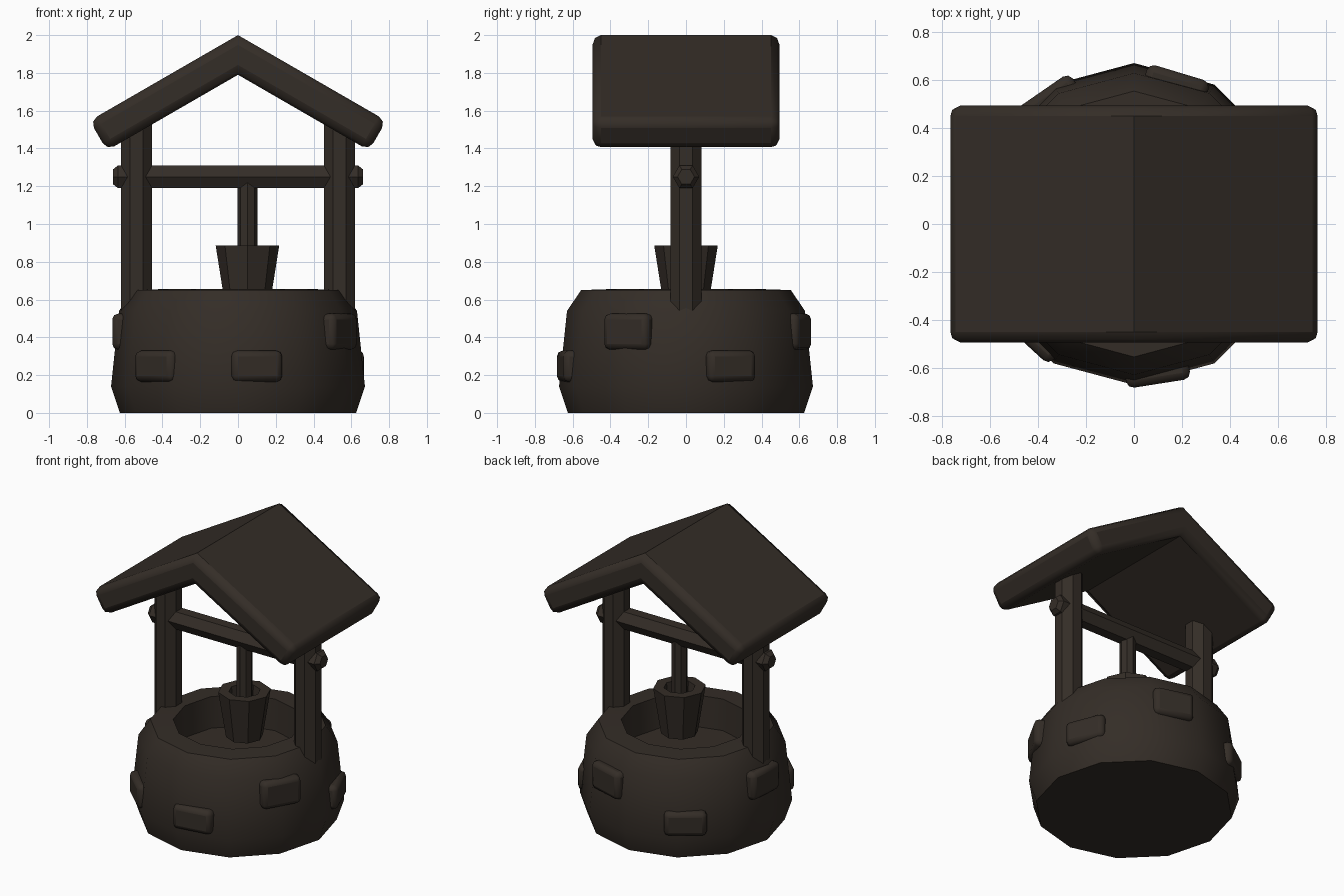
import bpy, bmesh, math
from mathutils import Matrix

if "Cube" in bpy.data.objects:
    bpy.data.objects.remove(bpy.data.objects["Cube"])

mat = bpy.data.materials.new("dark_brown")
mat.diffuse_color = (0.034, 0.026, 0.020, 1)
mat.use_nodes = True
mat.node_tree.nodes["Principled BSDF"].inputs["Base Color"].default_value = mat.diffuse_color


def finish(name, bm, bevel=0, segments=2, smooth=None, limit=65):
    bmesh.ops.recalc_face_normals(bm, faces=bm.faces)
    me = bpy.data.meshes.new(name)
    bm.to_mesh(me)
    bm.free()
    ob = bpy.data.objects.new(name, me)
    bpy.context.collection.objects.link(ob)
    me.materials.append(mat)
    if bevel:
        m = ob.modifiers.new("bevel", "BEVEL")
        m.width, m.segments = bevel, segments
        m.limit_method, m.angle_limit = "ANGLE", math.radians(limit)
    if smooth:
        bpy.ops.object.select_all(action="DESELECT")
        ob.select_set(True)
        bpy.context.view_layer.objects.active = ob
        bpy.ops.object.shade_smooth_by_angle(angle=math.radians(smooth))
    return ob


def lathe(name, profile, sides, x=0, turn=0, smooth=None):
    """Revolve (radius, z) points; ends at radius 0 close the solid."""
    bm = bmesh.new()
    rings = []
    for r, z in profile:
        if r == 0:
            rings.append([bm.verts.new((x, 0, z))] * sides)
        else:
            a = [2 * math.pi * (i + turn) / sides for i in range(sides)]
            rings.append([bm.verts.new((x + r * math.cos(t), r * math.sin(t), z)) for t in a])
    for lo, hi in zip(rings, rings[1:]):
        for i in range(sides):
            j = (i + 1) % sides
            bm.faces.new(dict.fromkeys((lo[i], lo[j], hi[j], hi[i])))
    return finish(name, bm, smooth=smooth)


# Round stone wall with a shallow pit
lathe("well_wall", [(0, 0), (0.625, 0), (0.672, 0.14), (0.63, 0.54), (0.555, 0.65),
                    (0.41, 0.655), (0.40, 0.44), (0, 0.44)], 12, smooth=35)

# Seven stones set in the wall, alternating low and high
for k in range(7):
    high = k in (2, 4, 6)
    bm = bmesh.new()
    bmesh.ops.create_cube(bm, size=1)
    z, outer, h = (0.43, 0.66, 0.19) if high else (0.247, 0.675, 0.165)
    bm.transform(Matrix.Rotation(math.radians(-132.5 + k * 360 / 7), 4, "Z")
                 @ Matrix.Translation((outer - 0.06, 0, z))
                 @ Matrix.Diagonal((0.12, 0.27, h, 1)))
    finish(f"wall_stone_{k + 1}", bm, bevel=0.03, smooth=50)

# Octagonal posts
for side, x in (("left", -0.537), ("right", 0.537)):
    r = 0.083 / math.cos(math.pi / 8)
    lathe(f"{side}_post", [(0, 0.4), (r, 0.4), (r, 1.56), (0, 1.56)], 8, x=x, turn=0.5)

# Hexagonal winch beam with chamfered ends
beam = lathe("winch_beam", [(0, -0.662), (0.045, -0.662), (0.07, -0.635),
                            (0.07, 0.635), (0.045, 0.662), (0, 0.662)], 6, turn=0.5)
beam.data.transform(Matrix.Translation((0, 0, 1.25)) @ Matrix.Rotation(math.pi / 2, 4, "Y"))

# Rope and open bucket
lathe("rope", [(0, 0.6), (0.052, 0.6), (0.052, 1.24), (0, 1.24)], 8, x=0.05)
lathe("bucket", [(0, 0.57), (0.118, 0.57), (0.168, 0.885), (0.1, 0.885),
                 (0.09, 0.8), (0, 0.8)], 8, x=0.05)

# Thick gabled roof: chevron profile extruded along y
half = [(0.694, 1.389), (0.785, 1.547)]
outline = [(0, 1.79)] + half + [(0, 2.0)] + [(-x, z) for x, z in reversed(half)]
bm = bmesh.new()
front, back = ([bm.verts.new((x, y, z)) for x, z in outline] for y in (-0.495, 0.495))
for i in range(6):
    j = (i + 1) % 6
    bm.faces.new((front[i], front[j], back[j], back[i]))
for cap in (front, back):
    bm.faces.new((cap[0], cap[1], cap[2], cap[3]))
    bm.faces.new((cap[0], cap[3], cap[4], cap[5]))
finish("roof", bm, bevel=0.045, smooth=50)
